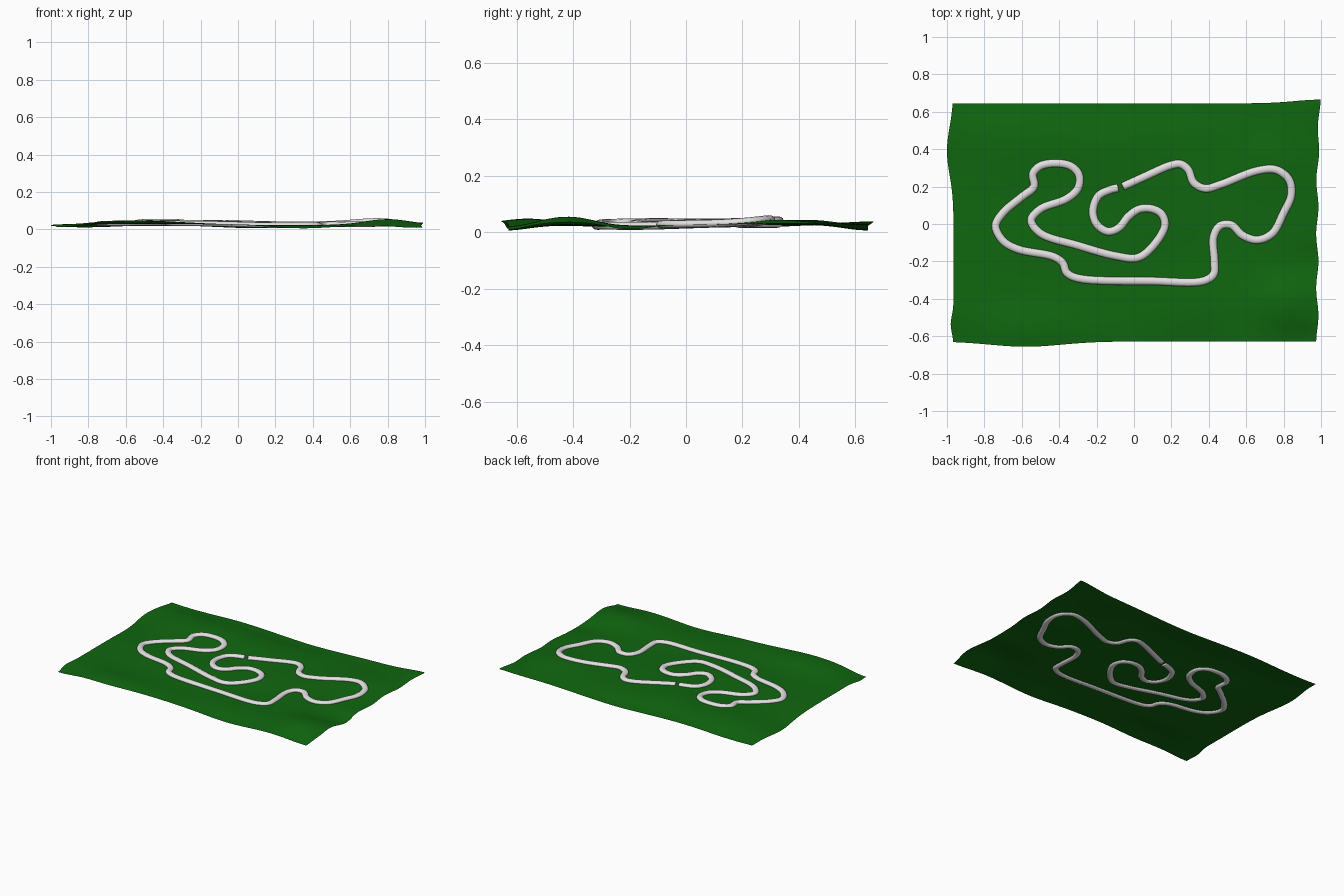
import bpy
import bmesh
from math import exp, sin, cos, pi
from mathutils import Vector

cube = bpy.data.objects.get("Cube")
if cube:
    bpy.data.objects.remove(cube, do_unlink=True)


def make_material(name, colour):
    mat = bpy.data.materials.new(name)
    mat.use_nodes = True
    mat.diffuse_color = (*colour, 1)
    shader = next(n for n in mat.node_tree.nodes if n.type == 'BSDF_PRINCIPLED')
    shader.inputs["Base Color"].default_value = (*colour, 1)
    return mat


def add_object(name, bm, mat):
    mesh = bpy.data.meshes.new(name)
    bm.to_mesh(mesh)
    bm.free()
    mesh.materials.append(mat)
    for face in mesh.polygons:
        face.use_smooth = True
    obj = bpy.data.objects.new(name, mesh)
    bpy.context.collection.objects.link(obj)
    return obj


# Hills and hollows: centre x, centre y, height, radius x, radius y
BUMPS = [
    (.8, -.42, .029, .17, .13), (-.55, -.56, .022, .35, .14),
    (.75, .33, .018, .2, .16), (-.5, .42, .018, .35, .17),
    (-.12, .35, .012, .18, .2), (1, .66, .012, .15, .15),
    (-.3, -.1, .008, .4, .2), (1, -.2, -.016, .2, .1),
    (.25, -.2, -.01, .3, .2), (.1, .64, -.02, .4, .12),
    (-.95, -.63, -.018, .15, .12), (.95, -.63, -.018, .2, .08),
    (-.8, .65, -.016, .3, .1), (.35, -.64, -.02, .25, .12),
    (-1, .25, -.01, .15, .2),
]
BASE = 0.026


def ground_height(x, y):
    z = BASE + sum(h * exp(-((x - cx) / rx) ** 2 - ((y - cy) / ry) ** 2)
                   for cx, cy, h, rx, ry in BUMPS)
    return max(z, 0.001)


def bell(value, centre, width):
    return exp(-((value - centre) / width) ** 2)


# Ground sheet with slightly uneven borders
bm = bmesh.new()
bmesh.ops.create_grid(bm, x_segments=100, y_segments=66, size=1)
for v in bm.verts:
    u, w = v.co.x, v.co.y
    left = -.965 - .035 * bell(w, .6, .28) - .015 * bell(w, -.85, .1)
    right = .98 + .012 * bell(w, 1, .4) + .006 * sin(w * 14)
    front = -.628 - .028 * bell(u, -.6, .28)
    back = .645 + .02 * bell(u, 1, .2)
    x = left + (right - left) * (u + 1) / 2
    y = front + (back - front) * (w + 1) / 2
    v.co = (x, y, ground_height(x, y))
add_object("grass_ground", bm, make_material("grass green", (.005, .135, .005)))

# Centre line of the road circuit
ROUTE = [
    (-.06, .2), (.05, .25), (.2, .315), (.25, .32), (.29, .29), (.32, .22),
    (.38, .19), (.46, .21), (.66, .285), (.76, .29), (.83, .235), (.84, .15),
    (.8, .06), (.74, -.05), (.66, -.085), (.58, -.06), (.52, -.005),
    (.46, -.01), (.425, -.07), (.43, -.2), (.425, -.27), (.37, -.305),
    (.1, -.305), (-.3, -.29), (-.36, -.26), (-.38, -.21), (-.43, -.175),
    (-.62, -.135), (-.7, -.09), (-.74, -.01), (-.7, .06), (-.6, .145),
    (-.535, .2), (-.54, .27), (-.49, .315), (-.35, .315), (-.295, .265),
    (-.3, .19), (-.36, .135), (-.5, .08), (-.55, .02), (-.5, -.05),
    (-.3, -.115), (-.1, -.17), (.02, -.18), (.1, -.12), (.165, -.01),
    (.15, .05), (.1, .08), (.03, .08), (-.03, .04), (-.08, -.02),
    (-.14, -.04), (-.2, 0), (-.22, .07), (-.19, .15), (-.12, .185), (-.085, .193),
]


def smooth_path(points, steps=8):
    """Centripetal spline through the points, open at both ends."""
    pts = [Vector(p) for p in points]
    pts = [2 * pts[0] - pts[1]] + pts + [2 * pts[-1] - pts[-2]]
    path = []
    for a, b, c, d in zip(pts, pts[1:], pts[2:], pts[3:]):
        ab, bc, cd = [(q - p).length ** .5 for p, q in ((a, b), (b, c), (c, d))]
        m1 = (c - b) + bc * ((b - a) / ab - (c - a) / (ab + bc))
        m2 = (c - b) + bc * ((d - c) / cd - (d - b) / (bc + cd))
        for i in range(steps):
            t = i / steps
            s = 1 - t
            path.append(b * (1 + 2 * t) * s * s + m1 * t * s * s
                        + c * t * t * (3 - 2 * t) - m2 * t * t * s)
    path.append(pts[-2])
    return path


# Road: a flattened tube that follows the ground
HALF_WIDTH, HALF_HEIGHT, SIDES = .021, .014, 12
path = smooth_path(ROUTE)
bm = bmesh.new()
rings = []
for i, p in enumerate(path):
    along = (path[min(i + 1, len(path) - 1)] - path[max(i - 1, 0)]).normalized()
    across = Vector((along.y, -along.x, 0))
    centre = Vector((p.x, p.y, max(ground_height(p.x, p.y) + .003, HALF_HEIGHT)))
    rings.append([bm.verts.new(centre + across * HALF_WIDTH * cos(2 * pi * k / SIDES)
                               + Vector((0, 0, HALF_HEIGHT * sin(2 * pi * k / SIDES))))
                  for k in range(SIDES)])
for r, s in zip(rings, rings[1:]):
    for k in range(SIDES):
        n = (k + 1) % SIDES
        bm.faces.new((r[k], r[n], s[n], s[k]))
bm.faces.new(rings[0])
bm.faces.new(rings[-1])
bmesh.ops.recalc_face_normals(bm, faces=bm.faces)
add_object("road_circuit", bm, make_material("pale road grey", (.78, .75, .76)))
